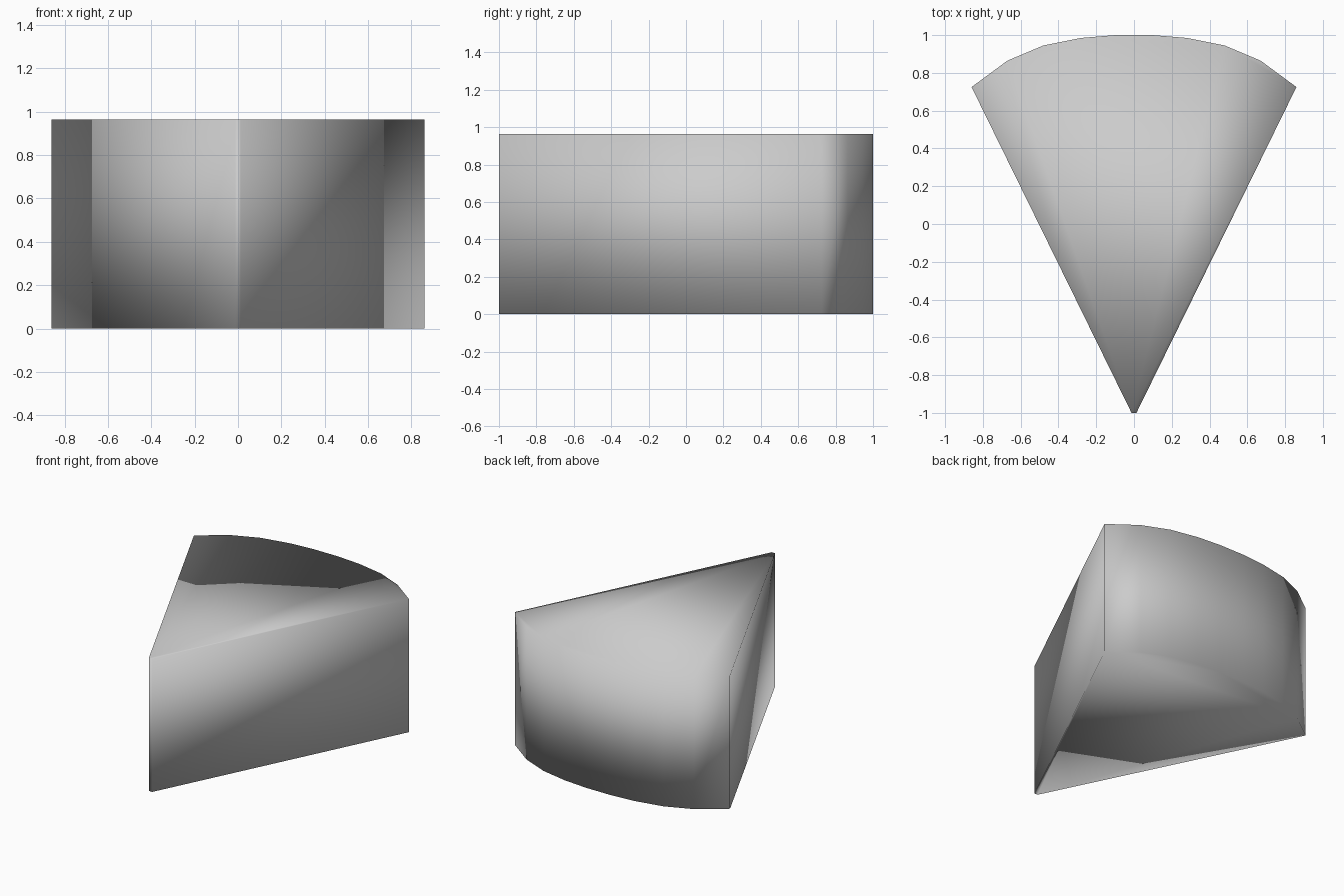
import bpy
import bmesh

cube = bpy.data.objects.get("Cube")
if cube:
    bpy.data.objects.remove(cube, do_unlink=True)

HEIGHT = 0.963

# Flat grey material
grey = bpy.data.materials.new("light grey")
grey.use_nodes = True
colour = (0.6, 0.6, 0.6, 1)
grey.diffuse_color = colour
grey.node_tree.nodes["Principled BSDF"].inputs["Base Color"].default_value = colour

# Right half of the wedge outline: blunt tip, then the curved rim
half = [(0.013, -1), (0.86, 0.725), (0.67, 0.865),
        (0.48, 0.945), (0.28, 0.985), (0.1, 1.0)]
outline = half + [(-x, y) for x, y in reversed(half)]

# Extrude the outline into a solid wedge
bm = bmesh.new()
base = bm.faces.new([bm.verts.new((x, y, 0)) for x, y in outline])
top = bmesh.ops.extrude_face_region(bm, geom=[base], use_keep_orig=True)
bmesh.ops.translate(bm, vec=(0, 0, HEIGHT),
                    verts=[g for g in top["geom"] if isinstance(g, bmesh.types.BMVert)])
bmesh.ops.recalc_face_normals(bm, faces=bm.faces)

# Soft shading runs across every edge
for face in bm.faces:
    face.smooth = True

mesh = bpy.data.meshes.new("wedge")
bm.to_mesh(mesh)
bm.free()
mesh.materials.append(grey)
wedge = bpy.data.objects.new("wedge", mesh)
bpy.context.collection.objects.link(wedge)
